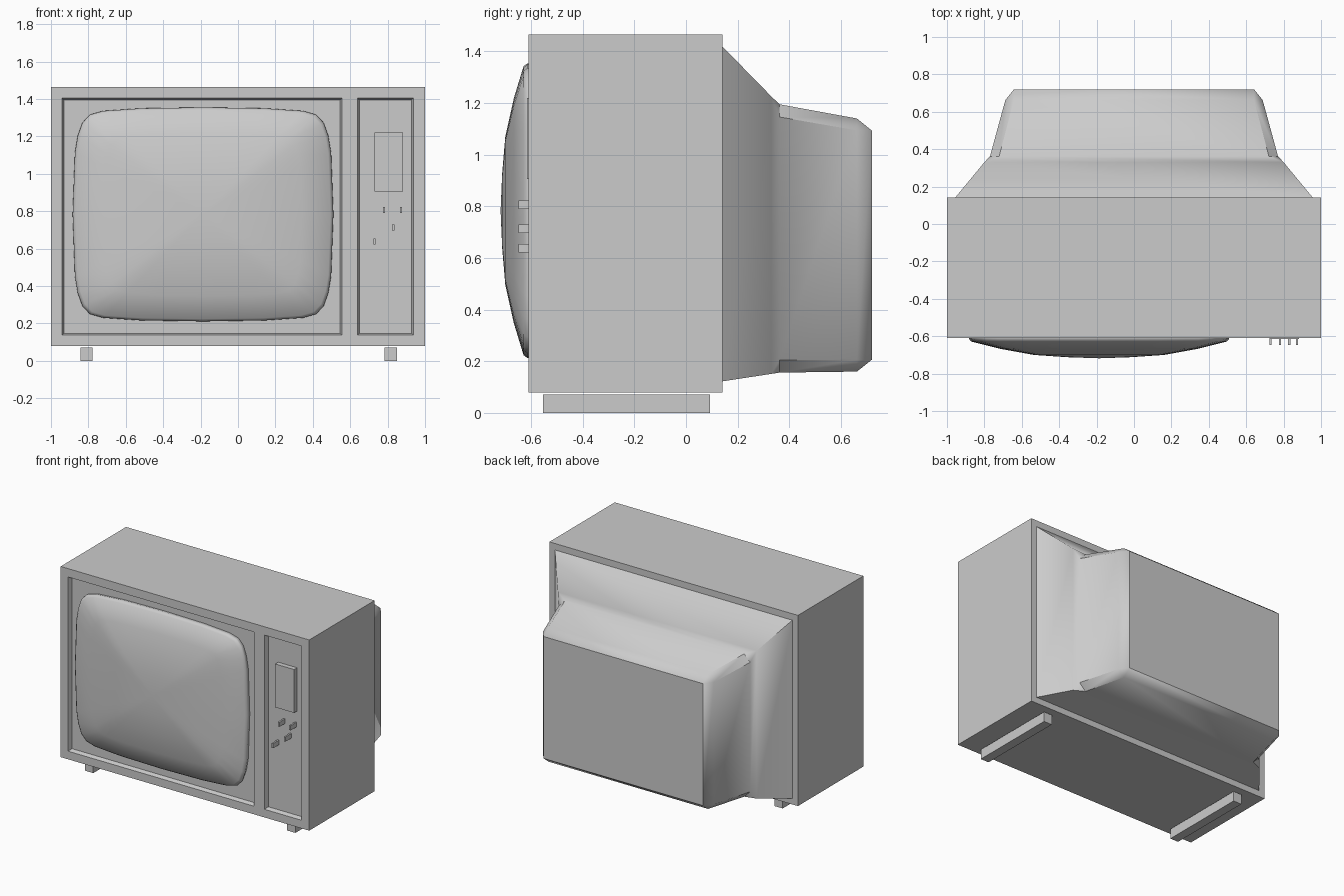
import bpy, bmesh, math

if "Cube" in bpy.data.objects:
    bpy.data.objects.remove(bpy.data.objects["Cube"])


def finish(bm, name, smooth=None):
    bmesh.ops.remove_doubles(bm, verts=bm.verts, dist=1e-4)
    bmesh.ops.recalc_face_normals(bm, faces=bm.faces)
    me = bpy.data.meshes.new(name)
    bm.to_mesh(me)
    bm.free()
    ob = bpy.data.objects.new(name, me)
    bpy.context.collection.objects.link(ob)
    if smooth:
        bpy.ops.object.select_all(action='DESELECT')
        ob.select_set(True)
        bpy.context.view_layer.objects.active = ob
        bpy.ops.object.shade_smooth_by_angle(angle=math.radians(smooth))
    return ob


def box(name, x, y, z):
    bm = bmesh.new()
    bmesh.ops.create_cube(bm, size=1)
    for v in bm.verts:
        v.co = [(a + b) / 2 + c * (b - a) for c, (a, b) in zip(v.co, (x, y, z))]
    return finish(bm, name)


def loft(bm, rings):
    """Skin between consecutive closed rings; returns the vertex rings."""
    vr = [[bm.verts.new(p) for p in r] for r in rings]
    for a, b in zip(vr, vr[1:]):
        n = len(a)
        for i in range(n):
            bm.faces.new((a[i], a[(i + 1) % n], b[(i + 1) % n], b[i]))
    return vr


# Cabinet: front divided into cells, two of them sunk, then pulled back to a box
FRONT, BACK = -0.61, 0.142
xs = (-1, -0.94, 0.555, 0.64, 0.937, 1)
zs = (0.078, 0.137, 1.404, 1.465)
bm = bmesh.new()
grid = [[bm.verts.new((x, FRONT, z)) for x in xs] for z in zs]
cells = {}
for j in range(3):
    for i in range(5):
        cells[i, j] = bm.faces.new((grid[j][i], grid[j][i + 1],
                                    grid[j + 1][i + 1], grid[j + 1][i]))
bm.normal_update()
rim = [e for e in bm.edges if e.is_boundary]
ext = bmesh.ops.extrude_edge_only(bm, edges=rim)['geom']
for v in ext:
    if isinstance(v, bmesh.types.BMVert):
        v.co.y = BACK
back_edges = [e for e in ext if isinstance(e, bmesh.types.BMEdge)
              and all(v.co.y == v.co.y and v.co.y > 0 for v in e.verts)]
bmesh.ops.contextual_create(bm, geom=back_edges)
bm.normal_update()
bmesh.ops.inset_individual(bm, faces=[cells[1, 1], cells[3, 1]],
                           thickness=0.014, depth=-0.03)
finish(bm, "cabinet")

# Picture tube: low-poly rounded outline, domed in shrinking rings
q = [(0.697, 0), (0.685, 0.33), (0.67, 0.42), (0.645, 0.49),
     (0.605, 0.533), (0.535, 0.553), (0.33, 0.567), (0, 0.572)]
outline = (q + [(-x, z) for x, z in q[-2::-1]] + [(-x, -z) for x, z in q[1:]]
           + [(x, -z) for x, z in q[-2:0:-1]])
CX, CZ = -0.187, 0.783
bm = bmesh.new()
rings = loft(bm, [[(CX + x * s, y, CZ + z * s) for x, z in outline]
                  for s, y in ((0.985, -0.575), (1, -0.605), (0.997, -0.615),
                               (0.978, -0.629), (0.76, -0.667), (0.5, -0.700),
                               (0.25, -0.712))])
apex = bm.verts.new((CX, -0.718, CZ))
last = rings[-1]
for i, v in enumerate(last):
    bm.faces.new((v, last[(i + 1) % len(last)], apex))
bm.faces.new(rings[0])
finish(bm, "screen", 40)


# Rear housing: flared skirt, then a box with chamfered corners
def section(y, w, z0, z1, c):
    return [(w, y, z0 + c), (w, y, z1 - c), (w - c, y, z1), (c - w, y, z1),
            (-w, y, z1 - c), (-w, y, z0 + c), (c - w, y, z0), (w - c, y, z0)]


bm = bmesh.new()
rings = loft(bm, [section(*p) for p in ((0.14, 0.957, 0.122, 1.42, 0),
                                        (0.33, 0.80, 0.151, 1.226, 0),
                                        (0.362, 0.77, 0.156, 1.195, 0.049),
                                        (0.662, 0.688, 0.16, 1.14, 0.046),
                                        (0.72, 0.642, 0.206, 1.093, 0))])
bm.faces.new(rings[0])
bm.faces.new(rings[-1])
bmesh.ops.dissolve_degenerate(bm, edges=bm.edges, dist=1e-4)
finish(bm, "rear_housing", 42)

# Control panel: display plate and small tuning knobs
box("display_plate", (0.73, 0.882), (-0.615, -0.575), (0.905, 1.22))
for n, (x, z) in enumerate(((0.78, 0.806), (0.872, 0.806), (0.83, 0.713), (0.73, 0.638))):
    box(f"knob_{n + 1}", (x - 0.006, x + 0.006), (-0.648, -0.575), (z - 0.017, z + 0.017))

# Foot rails
for side, x in (("left", -0.81), ("right", 0.817)):
    box(f"foot_rail_{side}", (x - 0.033, x + 0.033), (-0.554, 0.093), (0, 0.072))
